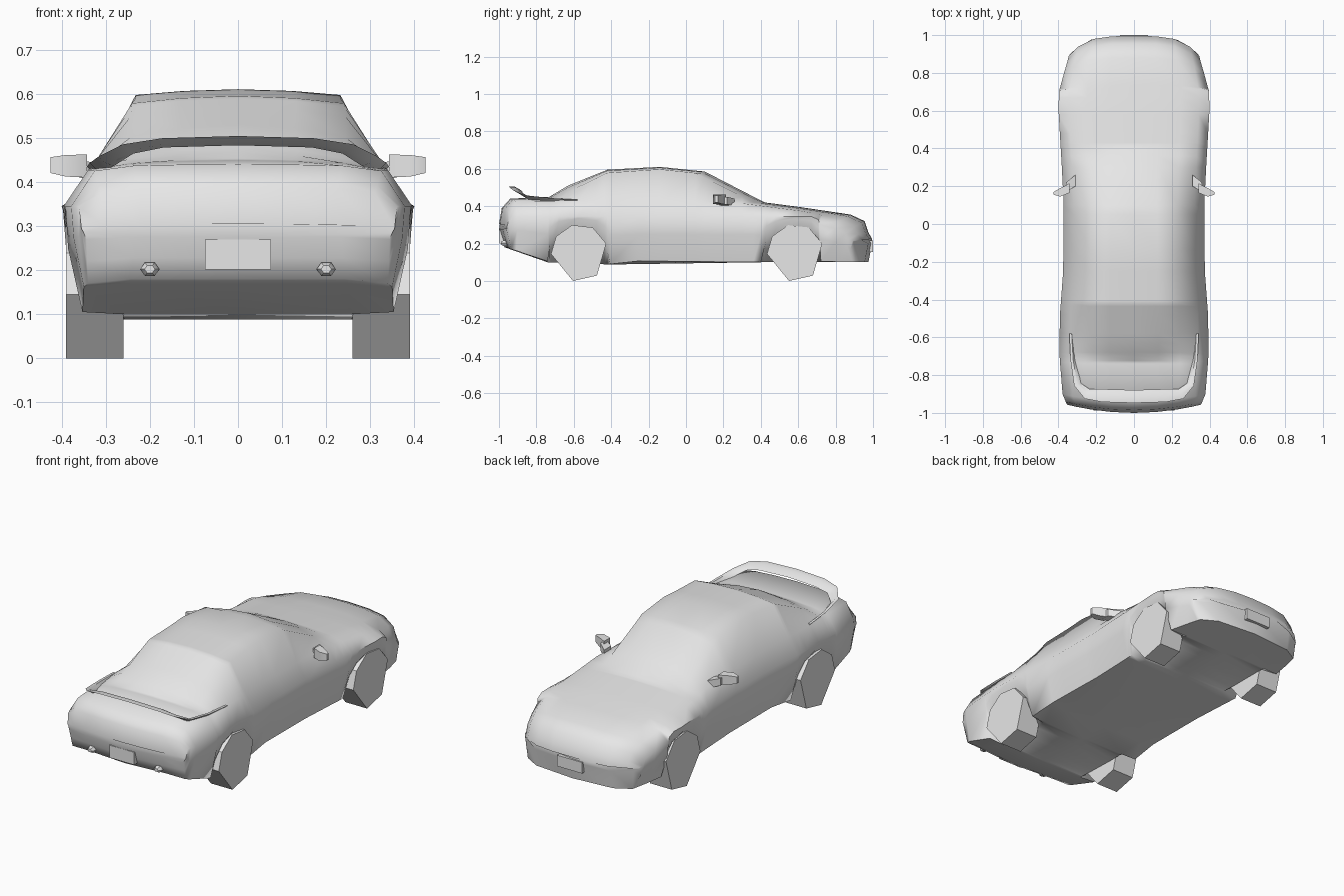
import bpy
import bmesh
from math import radians, sin, cos
from mathutils import Vector

if "Cube" in bpy.data.objects:
    bpy.data.objects.remove(bpy.data.objects["Cube"], do_unlink=True)

GREY = (0.8, 0.8, 0.8, 1)
paint = bpy.data.materials.new("plain_grey")
paint.use_nodes = True
paint.diffuse_color = GREY
paint.node_tree.nodes["Principled BSDF"].inputs["Base Color"].default_value = GREY


def loft(name, rings, smooth=None):
    """Skin closed rings of points, cap both ends and make an object."""
    bm = bmesh.new()
    loops = [[bm.verts.new(point) for point in ring] for ring in rings]
    count = len(loops[0])
    for first, second in zip(loops, loops[1:]):
        for i in range(count):
            j = (i + 1) % count
            bm.faces.new((first[i], first[j], second[j], second[i]))
    bm.faces.new(loops[0])
    bm.faces.new(loops[-1])
    bmesh.ops.recalc_face_normals(bm, faces=bm.faces)
    mesh = bpy.data.meshes.new(name)
    bm.to_mesh(mesh)
    bm.free()
    mesh.materials.append(paint)
    obj = bpy.data.objects.new(name, mesh)
    bpy.context.collection.objects.link(obj)
    if smooth:
        bpy.ops.object.select_all(action="DESELECT")
        obj.select_set(True)
        bpy.context.view_layer.objects.active = obj
        bpy.ops.object.shade_smooth_by_angle(angle=radians(smooth))
    return obj


def sample(profile, y):
    """Straight-line value of a (y, value) profile."""
    for (y_a, a), (y_b, b) in zip(profile, profile[1:]):
        if y <= y_b:
            return a + (b - a) * max(0, (y - y_a) / (y_b - y_a))
    return profile[-1][1]


def mix(a, b, t):
    return a + (b - a) * t


def clamp(t):
    return max(0, min(1, t))


# Body profiles along the length: centre line, roof edge, belt, arches, floor, width
top_line = [(-1, .305), (-.985, .39), (-.94, .44), (-.73, .45), (-.63, .51),
            (-.42, .595), (-.14, .61), (.1, .585), (.42, .42), (.61, .395),
            (.88, .355), (.955, .32), (.975, .26), (.995, .225)]
roof_edge = [(-1, .302), (-.985, .385), (-.94, .437), (-.7, .443), (-.42, .578),
             (-.14, .597), (.05, .577), (.36, .42), (.61, .388), (.88, .345),
             (.955, .31), (.975, .257), (.995, .223)]
belt_line = [(-1, .3), (-.985, .375), (-.94, .425), (-.42, .43), (.3, .415),
             (.61, .375), (.88, .325), (.955, .29), (.975, .25), (.995, .22)]
lower_edge = [(-1, .27), (-.97, .17), (-.74, .105), (-.725, .2), (-.68, .28),
              (-.58, .32), (-.48, .29), (-.435, .22), (-.405, .09), (-.25, .107),
              (.4, .1), (.43, .22), (.48, .28), (.58, .315), (.67, .29),
              (.72, .22), (.735, .105), (.975, .1), (.995, .2)]
floor_line = [(-1, .275), (-.97, .18), (-.74, .1), (-.405, .088),
              (.4, .1), (.975, .1), (.995, .2)]
half_width = [(-1, .355), (-.94, .378), (-.68, .395), (-.48, .392), (-.25, .375),
              (.1, .372), (.3, .382), (.61, .4), (.72, .396), (.88, .372),
              (.995, .345)]


def body_ring(y):
    top, edge, belt, low, floor, wide = (
        sample(line, y) for line in
        (top_line, roof_edge, belt_line, lower_edge, floor_line, half_width))
    shoulder = min(.345, mix(low, belt, .8))
    half = [(0, floor), (wide * .66, floor),
            (wide * (.9 + .4 * (low - .1)), low),
            (wide * .985, mix(low, shoulder, .6)), (wide, shoulder),
            (wide * .86, belt), (wide * .62, edge),
            (wide * .33, mix(top, edge, .3)), (0, top)]
    outline = half + [(-x, z) for x, z in reversed(half[1:-1])]
    # Bow the nose and the tail in plan
    tail = .045 * clamp((-y - .74) / .26)
    nose = .1 * clamp((y - .7) / .3)
    return [(x, y + tail * (x / .36) ** 2 - nose * (x / .34) ** 4, z)
            for x, z in outline]


lines = (top_line, roof_edge, belt_line, lower_edge, floor_line, half_width)
stations = sorted({y for line in lines for y, _ in line})
loft("body", [body_ring(y) for y in stations], smooth=65)

# Tail wing: a flattened blade swept along a U-shaped path
half_path = [Vector(p) for p in ((.33, -.58, .428), (.322, -.72, .436), (.3, -.85, .45),
                                 (.25, -.9, .478), (.17, -.91, .492), (0, -.915, .497))]
path = half_path + [Vector((-p.x, p.y, p.z)) for p in reversed(half_path[:-1])]
wing = []
for i, p in enumerate(path):
    along = path[min(i + 1, len(path) - 1)] - path[max(i - 1, 0)]
    across = Vector((along.y, -along.x, 0)).normalized()
    chord = mix(.012, .036, clamp((.34 - abs(p.x)) / .12))
    rise = Vector((0, 0, .007))
    rear = across if across.y < 0 or across.x * p.x > 0 else -across
    wing.append([p - rear * chord - rise * 2, p - rise,
                 p + rear * chord * .9 + rise, p + rise])
loft("tail_wing", wing, smooth=50)


def side_ring(x, y_a, y_b, z_a, z_b):
    return [(x, y_a, z_a), (x, y_b, z_a), (x, y_b, z_b), (x, y_a, z_b)]


# Seven-sided wheels, a little uneven like hand-cut polygons
corner_angles = [radians(a) for a in (19, 62, 105, 145, 182, 257, 308)]
for side, side_name in ((1, "left"), (-1, "right")):
    for y, end_name in ((-.57, "tail"), (.585, "nose")):
        loft(f"{end_name}_wheel_{side_name}",
             [[(side * x, y + .152 * cos(a), .15 + .154 * sin(a))
               for a in corner_angles] for x in (.26, .39)])
    # Door mirror: a foot on the door and a swept shell
    loft(f"mirror_foot_{side_name}",
         [side_ring(side * .31, .2, .26, .4, .44),
          side_ring(side * .36, .17, .22, .41, .45)], smooth=40)
    loft(f"mirror_shell_{side_name}",
         [side_ring(side * .342, .165, .215, .41, .462),
          side_ring(side * .39, .145, .19, .412, .461),
          side_ring(side * .425, .155, .17, .42, .456)], smooth=40)
    # Exhaust tip
    loft(f"exhaust_{side_name}",
         [[(side * .2 + r * cos(a), y, .202 + r * .8 * sin(a))
           for a in (radians(60 * k) for k in range(6))]
          for y, r in ((-.9, .022), (-.975, .022), (-.988, .012))], smooth=40)

# Blank number plates
for name, z, y_in, y_out, high in (("tail_plate", .235, -.97, -.998, .068),
                                   ("nose_plate", .185, .97, 1, .06)):
    loft(name, [side_ring(x, y_in, y_out, z - high / 2, z + high / 2)
                for x in (-.075, .075)])
